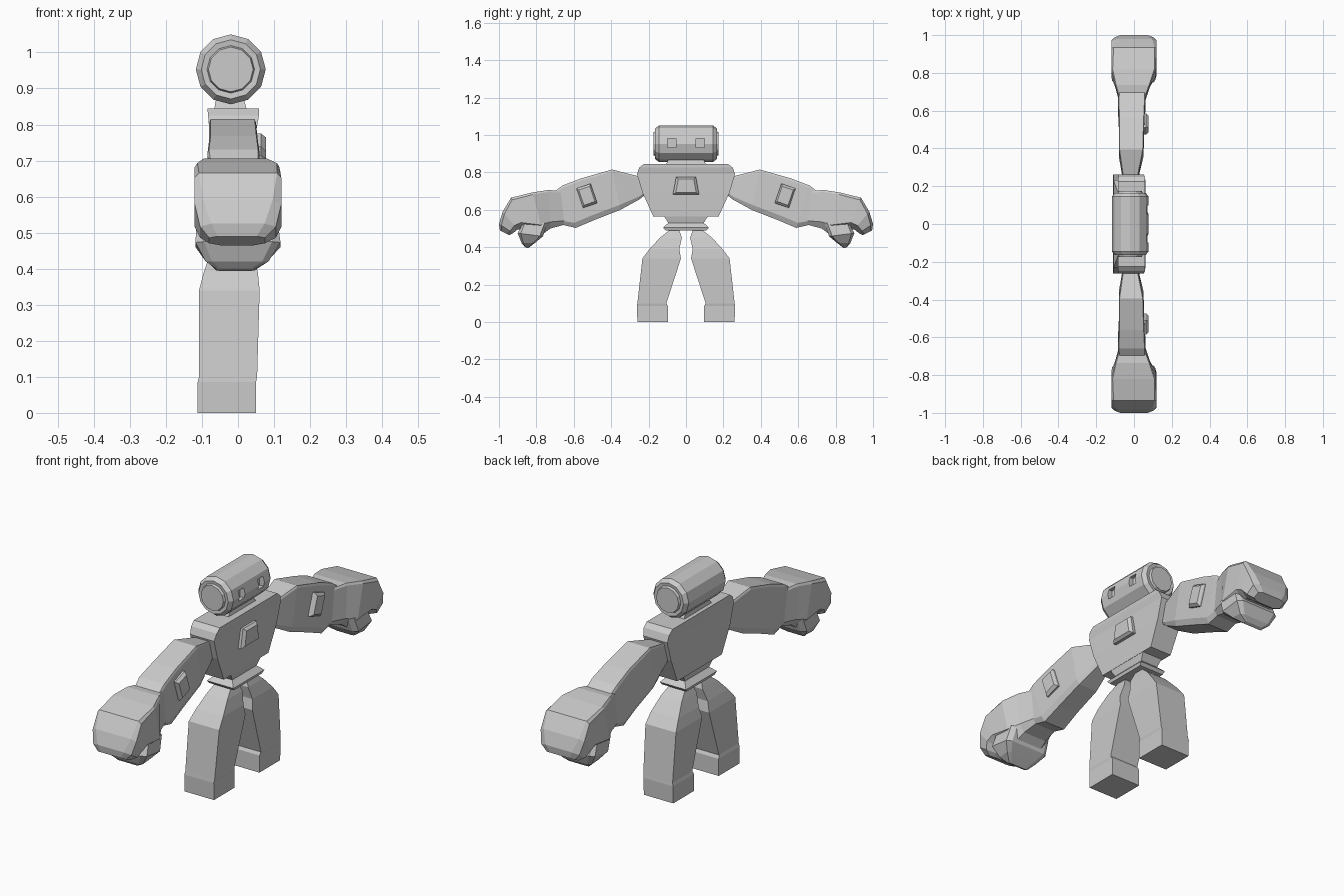
import bpy, bmesh, math
from mathutils import Vector

if "Cube" in bpy.data.objects:
    bpy.data.objects.remove(bpy.data.objects["Cube"])


def loft(name, rings, mirror=False):
    """Skin equal-length rings into a closed flat-shaded solid."""
    bm = bmesh.new()
    vs = [[bm.verts.new(p) for p in r] for r in rings]
    n = len(vs[0])
    for a, b in zip(vs, vs[1:]):
        for i in range(n):
            j = (i + 1) % n
            bm.faces.new((a[i], a[j], b[j], b[i]))
    bm.faces.new(vs[0][::-1])
    bm.faces.new(vs[-1])
    bmesh.ops.recalc_face_normals(bm, faces=bm.faces)
    me = bpy.data.meshes.new(name)
    bm.to_mesh(me)
    bm.free()
    ob = bpy.data.objects.new(name, me)
    bpy.context.collection.objects.link(ob)
    if mirror:
        m = ob.modifiers.new("Mirror", 'MIRROR')
        m.use_axis = (False, True, False)
    return ob


def slab(top, bot, x0, x1, ct=0.0, cb=0.0):
    """Limb section between a top and bottom (y, z) point, chamfered ct / cb."""
    def p(x, t):
        return (x, top[0] + (bot[0] - top[0]) * t, top[1] + (bot[1] - top[1]) * t)
    w = x1 - x0
    return [p(x0 + w * ct, 0), p(x1 - w * ct, 0), p(x1, ct + .02), p(x1, .98 - cb),
            p(x1 - w * cb, 1), p(x0 + w * cb, 1), p(x0, .98 - cb), p(x0, ct + .02)]


def level(z, x0, x1, y0, y1):
    return [(x0, y0, z), (x1, y0, z), (x1, y1, z), (x0, y1, z)]


# Head: twelve-sided drum lying across the shoulders
HX, HZ = -0.02, 0.953
prof = [(-.175, .057), (-.175, .062), (-.163, .066), (-.165, .082), (-.145, .097)]
prof += [(-y, r) for y, r in reversed(prof)]
head = loft("head", [[(HX + r * math.sin(math.tau * i / 12), y, HZ + r * math.cos(math.tau * i / 12))
                      for i in range(12)] for y, r in prof])

# Eye sockets cut into the face
for s in (-1, 1):
    bpy.ops.mesh.primitive_cube_add(size=1, location=(.085, s * .076, .957))
    cut = bpy.context.object
    cut.name = "eye_cutter"
    cut.scale = (.07, .044, .05)
    cut.hide_render = True
    cut.hide_viewport = True
    b = head.modifiers.new("Eye", 'BOOLEAN')
    b.operation = 'DIFFERENCE'
    b.object = cut
    b.solver = 'EXACT'

# Neck, torso and pelvis
loft("neck", [level(.82, -.07, .03, -.12, .12), level(.875, -.06, .015, -.09, .09)])
loft("torso", [level(z, x0, x1, -h, h) for z, x0, x1, h in
               [(.565, -.075, .045, .175), (.69, -.08, .05, .232), (.79, -.08, .052, .262),
                (.825, -.083, .058, .25), (.845, -.085, .058, .225)]])
loft("pelvis", [level(z, x0, x1, -h, h) for z, x0, x1, h in
                [(.49, -.08, .055, .11), (.505, -.085, .06, .122), (.53, -.06, .035, .095),
                 (.57, -.07, .045, .12)]])


# Raised pads on the chest and arms
def pad(name, cy, cz, wb, wt, h, angle, mirror):
    c, s = math.cos(angle), math.sin(angle)
    rings = []
    for x, k in ((.035, 1), (.064, 1), (.077, .78)):
        pts = [(-wb * k, -h * k), (wb * k, -h * k), (wt * k, h * k), (-wt * k, h * k)]
        rings.append([(x, cy + u * c - v * s, cz + u * s + v * c) for u, v in pts])
    loft(name, rings, mirror)


pad("chest_pad", 0, .728, .07, .053, .047, 0, False)
pad("arm_pad", .53, .675, .04, .04, .055, math.radians(-19), True)

# Legs
loft("leg", [level(z, x0, x1, y0, y1) for z, x0, x1, y0, y1 in
             [(0, -.112, .05, .097, .26), (.085, -.112, .05, .097, .262),
              (.10, -.108, .053, .105, .26), (.34, -.108, .06, .027, .233),
              (.39, -.095, .055, .036, .195), (.45, -.075, .04, .022, .14),
              (.49, -.06, .025, .035, .09)]], True)

# Arms, tapering at the shoulder
loft("arm", [slab((.235, .775), (.225, .675), -.06, .02, .05, .1),
             slab((.265, .782), (.25, .655), -.062, .025, .05, .1),
             slab((.395, .815), (.35, .60), -.08, .05, .03, .1),
             slab((.56, .768), (.49, .545), -.08, .055, .03, .1),
             slab((.66, .73), (.59, .503), -.085, .06, .03, .1),
             slab((.70, .70), (.66, .52), -.08, .06, .03, .1)], True)

# Hands: broad palm with fingers curling down
loft("hand", [slab((.67, .70), (.65, .52), -.08, .06, .03, .1),
              slab((.735, .706), (.725, .50), -.10, .085, .03, .15),
              slab((.82, .693), (.765, .47), -.12, .115, .03, .2),
              slab((.935, .665), (.865, .49), -.12, .12, .05, .22),
              slab((.98, .59), (.90, .495), -.12, .12, .1, .2),
              slab((1.0, .525), (.925, .475), -.105, .105, .15, .2),
              slab((.995, .49), (.945, .465), -.08, .075, .15, .2)], True)

# Thumbs folding up under the palm
loft("thumb", [slab((.87, .53), (.74, .53), -.115, .11, .05, .1),
               slab((.90, .475), (.765, .458), -.118, .118, .1, .1),
               slab((.878, .42), (.805, .425), -.09, .085, .1, .1),
               slab((.86, .40), (.845, .394), -.06, .045, .1, .1)], True)
